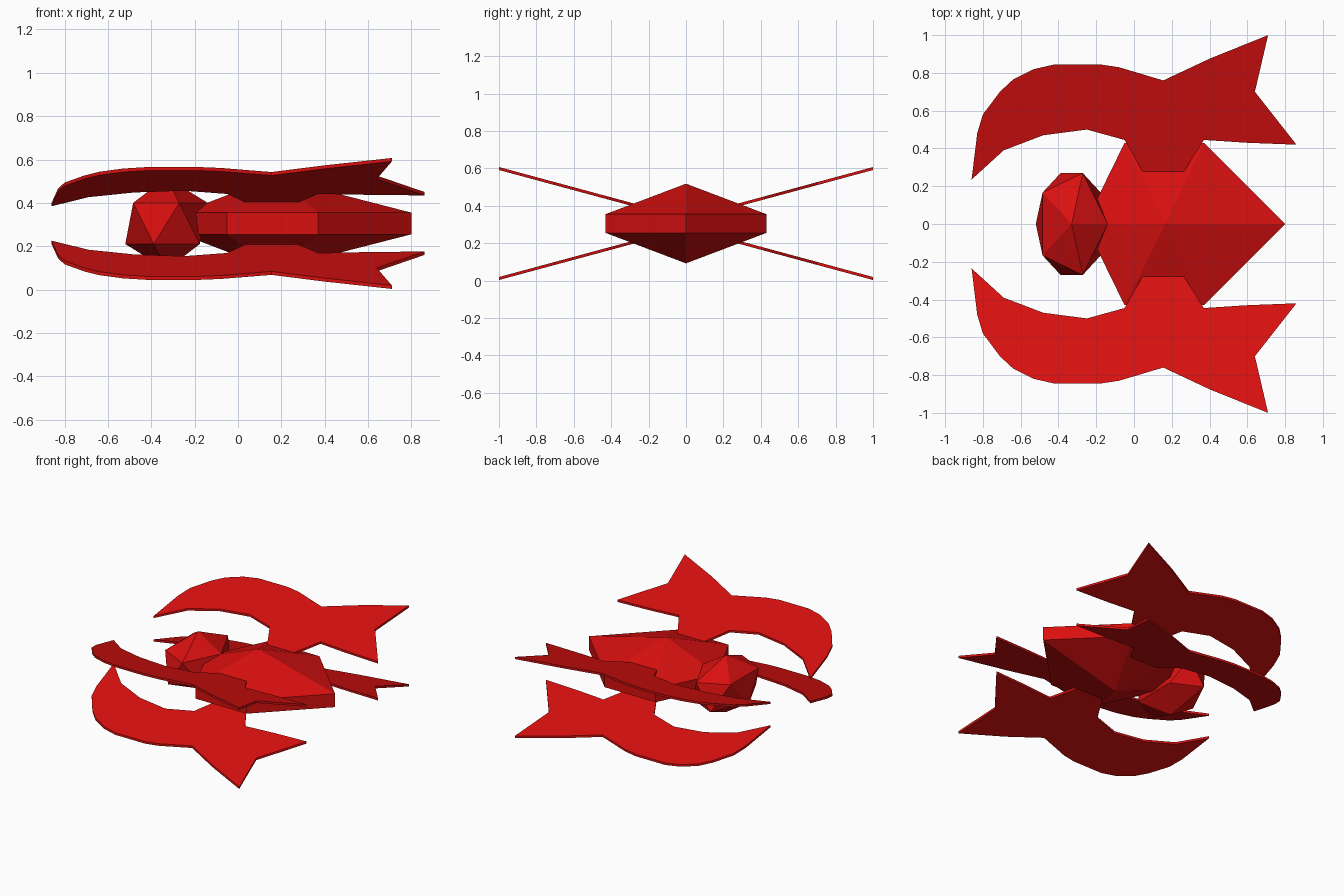
import bpy
import bmesh
from mathutils import Vector

MID = 0.305  # height of the horizontal symmetry plane

if "Cube" in bpy.data.objects:
    bpy.data.objects.remove(bpy.data.objects["Cube"], do_unlink=True)

RED = (0.70, 0.005, 0.005, 1)
red = bpy.data.materials.new("bright red")
red.use_nodes = True
red.diffuse_color = RED
red.node_tree.nodes["Principled BSDF"].inputs["Base Color"].default_value = RED


def make_object(name, bm, location):
    bmesh.ops.recalc_face_normals(bm, faces=bm.faces)
    mesh = bpy.data.meshes.new(name)
    bm.to_mesh(mesh)
    bm.free()
    mesh.materials.append(red)
    obj = bpy.data.objects.new(name, mesh)
    obj.location = location
    bpy.context.collection.objects.link(obj)
    return obj


# Body: six-sided rim with a straight wall and a low pyramid above and below
rim = [(0.80, 0), (0.37, 0.43), (-0.05, 0.43), (-0.26, 0), (-0.05, -0.43), (0.37, -0.43)]
bm = bmesh.new()
upper = [bm.verts.new((x, y, 0.05)) for x, y in rim]
lower = [bm.verts.new((x, y, -0.05)) for x, y in rim]
top = bm.verts.new((0.165, 0, 0.213))
bottom = bm.verts.new((0.165, 0, -0.213))
for i in range(len(rim)):
    j = (i + 1) % len(rim)
    bm.faces.new((upper[i], upper[j], top))
    bm.faces.new((lower[j], lower[i], bottom))
    bm.faces.new((lower[i], lower[j], upper[j], upper[i]))
make_object("body", bm, (0, 0, MID))

# Head: stretched twenty-sided ball
bm = bmesh.new()
bmesh.ops.create_icosphere(bm, subdivisions=1, radius=1)
bmesh.ops.scale(bm, vec=(0.2125, 0.317, 0.2125), verts=bm.verts)
make_object("head", bm, (-0.33, 0, MID))

# Wings: one thin sloping plate with a hooked front and forked tail, mirrored to four
outline = [
    (0.05, 0.27), (0.26, 0.27), (0.37, 0.445), (0.60, 0.43), (0.86, 0.42),
    (0.64, 0.70), (0.71, 1.0), (0.40, 0.875), (0.155, 0.76), (-0.08, 0.83),
    (-0.18, 0.845), (-0.42, 0.845), (-0.53, 0.82), (-0.64, 0.765), (-0.71, 0.70),
    (-0.80, 0.58), (-0.83, 0.48), (-0.86, 0.235), (-0.69, 0.39), (-0.48, 0.47),
    (-0.25, 0.50), (-0.05, 0.445),
]
THICK = 0.016
bm = bmesh.new()
plate = bm.faces.new([
    bm.verts.new((x, y, 0.302 - THICK - 0.27 * (1 - y))) for x, y in outline
])
sides = bmesh.ops.extrude_face_region(bm, geom=[plate], use_keep_orig=True)
moved = [v for v in sides["geom"] if isinstance(v, bmesh.types.BMVert)]
bmesh.ops.translate(bm, vec=Vector((0, 0, THICK)), verts=moved)
wings = make_object("wings", bm, (0, 0, MID))
mirror = wings.modifiers.new("four wings", "MIRROR")
mirror.use_axis = (False, True, True)
mirror.use_mirror_merge = False
